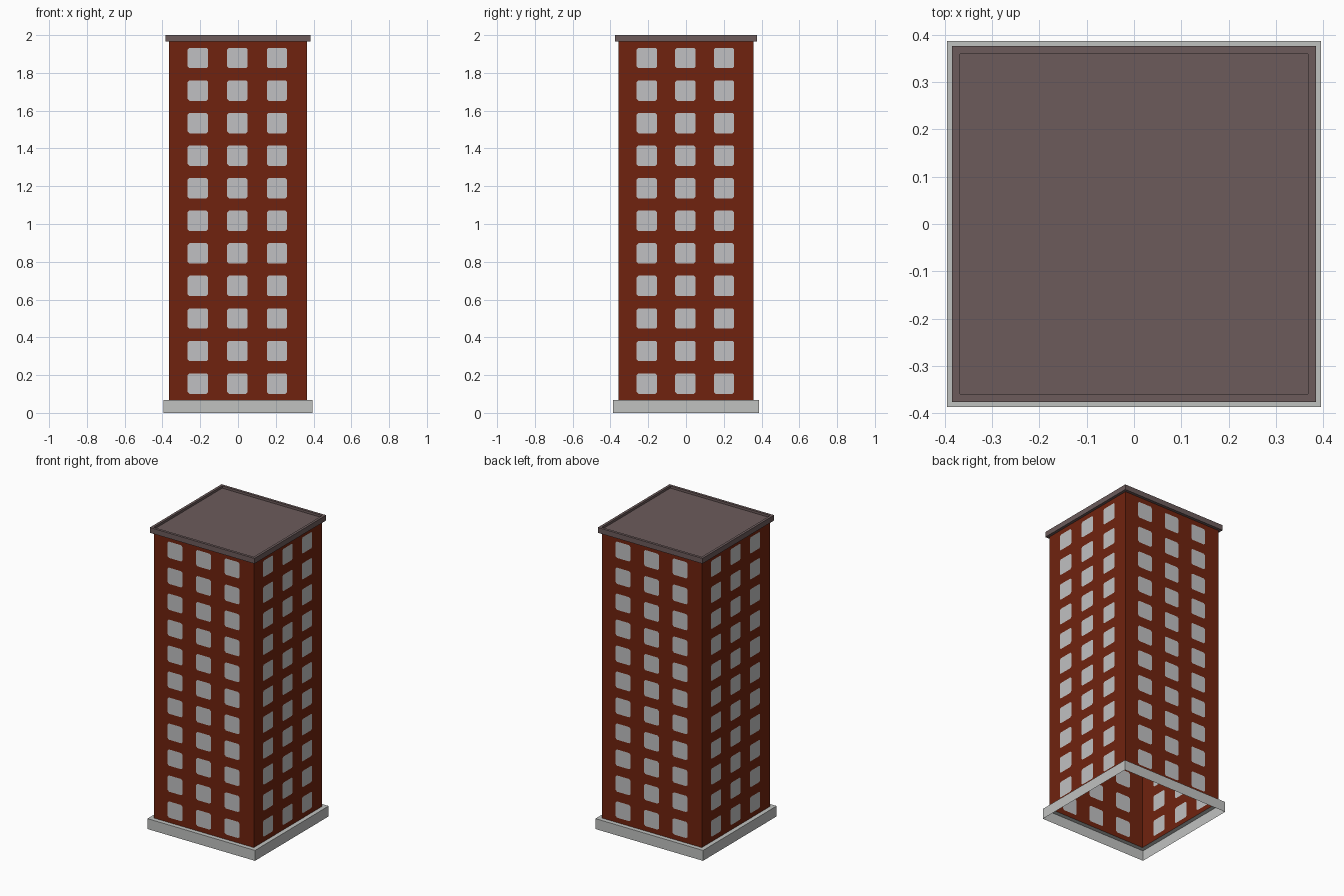
import bpy, bmesh, math

if "Cube" in bpy.data.objects:
    bpy.data.objects.remove(bpy.data.objects["Cube"])

HX, HY = 0.366, 0.357          # tower half width and half depth
Z0, Z1 = 0.069, 1.965          # bottom and top of the brick walls
ROWS, COLS = 11, 3


def material(name, rgb):
    m = bpy.data.materials.new(name)
    m.diffuse_color = (*rgb, 1)
    m.use_nodes = True
    m.node_tree.nodes["Principled BSDF"].inputs["Base Color"].default_value = m.diffuse_color
    return m


BRICK = material("brick red", (0.160, 0.0165, 0.0045))
GLASS = material("window grey", (0.53, 0.53, 0.54))
STONE = material("stone grey", (0.53, 0.54, 0.53))
ROOF = material("roof brown", (0.150, 0.105, 0.105))


def finish(bm, name, mats):
    bmesh.ops.remove_doubles(bm, verts=bm.verts, dist=1e-5)
    me = bpy.data.meshes.new(name)
    bm.to_mesh(me)
    bm.free()
    for m in mats:
        me.materials.append(m)
    ob = bpy.data.objects.new(name, me)
    bpy.context.collection.objects.link(ob)
    return ob


def rect_shell(name, loops, mat, cap=False):
    """Skin rectangular loops (half x, half y, z), optionally closing the last."""
    bm = bmesh.new()
    rings = [[bm.verts.new((sx * x, sy * y, z))
              for sx, sy in ((-1, -1), (1, -1), (1, 1), (-1, 1))]
             for x, y, z in loops]
    for a, b in zip(rings, rings[1:]):
        for i in range(4):
            j = (i + 1) % 4
            bm.faces.new((a[i], a[j], b[j], b[i]))
    if cap:
        bm.faces.new(rings[-1])
    return finish(bm, name, [mat])


def wall(bm, angle, half, dist):
    """One brick wall divided into cells, each with a clipped-corner window."""
    c, s = math.cos(angle), math.sin(angle)
    pitch, w, k, shift = half * 0.572, 0.054, 0.009, -0.003
    dz = (Z1 - Z0) / ROWS

    def vert(u, z):
        return bm.verts.new((u * c + dist * s, u * s - dist * c, z))

    edges = [-half, shift - pitch / 2, shift + pitch / 2, half]
    for row in range(ROWS):
        lo, hi = Z0 + row * dz, Z0 + (row + 1) * dz
        cz = (lo + hi) / 2
        for col in range(COLS):
            cu = shift + (col - 1) * pitch
            l, r = edges[col], edges[col + 1]
            o = [vert(*p) for p in ((l, lo), (r, lo), (r, hi), (l, hi))]
            t = w - k
            p = [vert(cu + a, cz + b) for a, b in (
                (-t, -w), (t, -w), (w, -t), (w, t),
                (t, w), (-t, w), (-w, t), (-w, -t))]
            bm.faces.new(p).material_index = 1
            for i in range(4):
                j = (i + 1) % 4
                bm.faces.new((o[i], o[j], p[2 * i + 1], p[2 * i]))
                bm.faces.new((o[j], p[(2 * i + 2) % 8], p[2 * i + 1]))


# brick tower walls with windows, an open tube
bm = bmesh.new()
for n in range(4):
    half, dist = (HX, HY) if n % 2 == 0 else (HY, HX)
    wall(bm, n * math.pi / 2, half, dist)
finish(bm, "tower_walls", [BRICK, GLASS])

# stone plinth, open underneath
rect_shell("plinth", [(0.395, 0.386, 0), (0.395, 0.386, Z0), (HX, HY, Z0)], STONE)

# flat roof with overhang and low raised rim
rect_shell("roof", [(HX, HY, Z1), (0.384, 0.376, Z1), (0.384, 0.376, 2.0),
                    (0.367, 0.359, 2.0), (0.367, 0.359, 1.985)], ROOF, cap=True)
